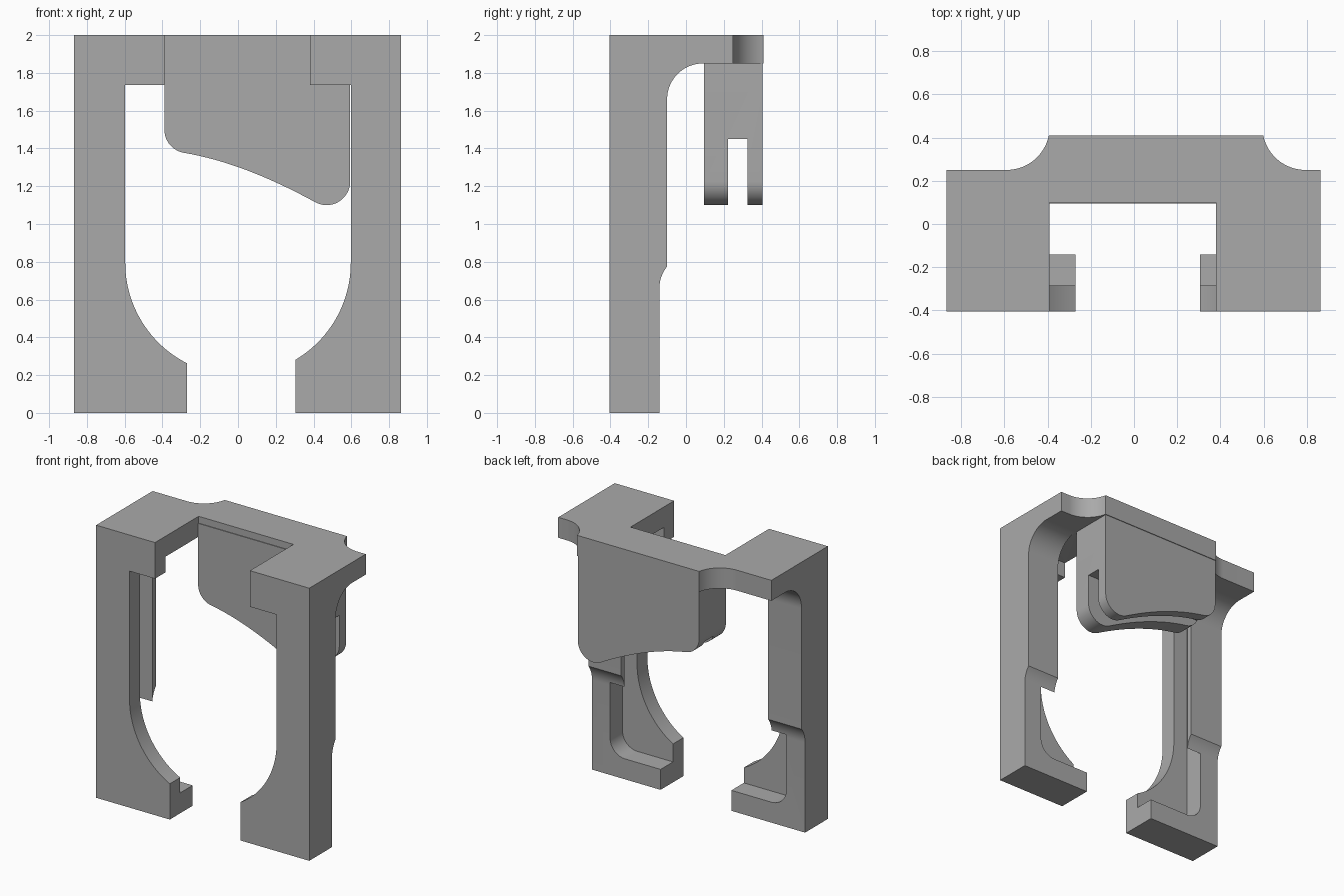
import bpy, bmesh
from math import cos, sin, radians, acos, degrees

cube = bpy.data.objects.get("Cube")
if cube:
    bpy.data.objects.remove(cube, do_unlink=True)

grey = bpy.data.materials.new("plain_grey")
grey.use_nodes = True
COLOUR = (0.4, 0.4, 0.4, 1)
grey.diffuse_color = COLOUR
grey.node_tree.nodes["Principled BSDF"].inputs["Base Color"].default_value = COLOUR

FRONT, PLATE, BACK = -0.405, -0.285, -0.141   # depth layers of the legs
INNER, POCKET = 0.597, 0.715                  # half widths of opening and pocket
SLAB = 1.85                                   # underside of the top slab


def arc(cx, cy, r, start, end, steps=20):
    angles = [radians(start + (end - start) * i / steps) for i in range(steps + 1)]
    return [(cx + r * cos(a), cy + r * sin(a)) for a in angles]


def bezier(p, q, r, steps=16):
    ts = [i / steps for i in range(1, steps)]
    return [tuple((1 - t) ** 2 * a + 2 * t * (1 - t) * b + t * t * c
                  for a, b, c in zip(p, q, r)) for t in ts]


def prism(name, profile, axis, lo, hi):
    """Extrude a 2D profile along the given axis."""
    place = {"x": lambda a, b, v: (v, a, b),
             "y": lambda a, b, v: (a, v, b),
             "z": lambda a, b, v: (a, b, v)}[axis]
    bm = bmesh.new()
    face = bm.faces.new([bm.verts.new(place(a, b, lo)) for a, b in profile])
    ext = bmesh.ops.extrude_face_region(bm, geom=[face])
    moved = [g for g in ext["geom"] if isinstance(g, bmesh.types.BMVert)]
    bmesh.ops.translate(bm, verts=moved, vec=place(0, 0, hi - lo))
    bmesh.ops.recalc_face_normals(bm, faces=bm.faces)
    mesh = bpy.data.meshes.new(name)
    bm.to_mesh(mesh)
    bm.free()
    mesh.materials.append(grey)
    obj = bpy.data.objects.new(name, mesh)
    bpy.context.collection.objects.link(obj)
    return obj


def combine(target, other, operation):
    """Apply a boolean and discard the second object."""
    mod = target.modifiers.new("combine", "BOOLEAN")
    mod.operation, mod.solver, mod.object = operation, "EXACT", other
    graph = bpy.context.evaluated_depsgraph_get()
    graph.update()
    mesh = bpy.data.meshes.new_from_object(target.evaluated_get(graph))
    target.modifiers.clear()
    target.data = mesh
    bpy.data.objects.remove(other, do_unlink=True)


def rect(a0, b0, a1, b1):
    return [(a0, b0), (a1, b0), (a1, b1), (a0, b1)]


# Top slab with front notch and scooped rear corners
slab_outline = ([(-0.868, FRONT), (-0.39, FRONT), (-0.39, 0.1), (0.38, 0.1),
                 (0.38, FRONT), (0.862, FRONT), (0.862, 0.25)]
                + arc(0.794, 0.45, 0.2, 270, 191.5)
                + arc(-0.59, 0.45, 0.2, -11.5, -90)
                + [(-0.868, 0.25)])
frame = prism("bracket_frame", slab_outline, "z", SLAB, 2)

# Side profile of the legs: stepped foot, flat back, fillet under the slab
leg_profile = ([(-0.345, 0), (BACK, 0)]
               + arc(0.04, 0.66, 0.181, 180, 141, 8)
               + arc(0.09, 1.66, 0.19, 180, 90)
               + [(0.09, 1.9), (-0.345, 1.9)])

for side, outer, top_in, foot in ((-1, 0.868, 0.39, 0.27), (1, 0.862, 0.38, 0.305)):
    def flip(points):
        return [(side * a, b) for a, b in points]

    def span(a, b):
        return sorted((side * a, side * b))

    # Leg body hollowed by an inward-facing channel
    leg = prism("leg", leg_profile, "x", *span(INNER, outer))
    channel = prism("channel_cutter", flip(rect(0.5, -0.1, POCKET, SLAB)),
                    "y", PLATE, -0.14)
    combine(leg, channel, "DIFFERENCE")

    # Front plate with round opening
    end = -degrees(acos(foot / INNER))
    plate_profile = ([(outer, 0), (outer, 2), (top_in, 2), (top_in, 1.735), (INNER, 1.735)]
                     + arc(0, 0.795, INNER, 0, end, 24) + [(foot, 0)])
    plate = prism("front_plate", flip(plate_profile), "y", FRONT, PLATE)

    # Foot ledge with rounded pocket corner
    lip_profile = ([(foot, 0), (POCKET + 0.05, 0), (POCKET + 0.05, 0.27)]
                   + arc(0.595, 0.27, 0.12, 0, -90, 12) + [(foot, 0.15)])
    lip = prism("foot_ledge", flip(lip_profile), "y", PLATE - 0.05, BACK)

    for part in (leg, plate, lip):
        combine(frame, part, "UNION")

# Rear hanging clip with curved lower edge and a slot along its length
left_round = arc(-0.265, 1.5, 0.125, 180, 262, 12)
right_round = arc(0.469, 1.225, 0.125, -120, 0, 16)
clip_profile = ([(-0.39, 1.95)] + left_round
                + bezier(left_round[-1], (0.03, 1.323), right_round[0])
                + right_round + [(0.594, 1.95)])
clip = prism("rear_clip", clip_profile, "y", 0.095, 0.405)
slot = prism("slot_cutter", rect(0.222, 1, 0.326, 1.45), "x", -1, 1)
combine(clip, slot, "DIFFERENCE")
combine(frame, clip, "UNION")

# Smooth the arcs, keep the edges sharp
bpy.ops.object.select_all(action="DESELECT")
frame.select_set(True)
bpy.context.view_layer.objects.active = frame
bpy.ops.object.shade_smooth_by_angle()
